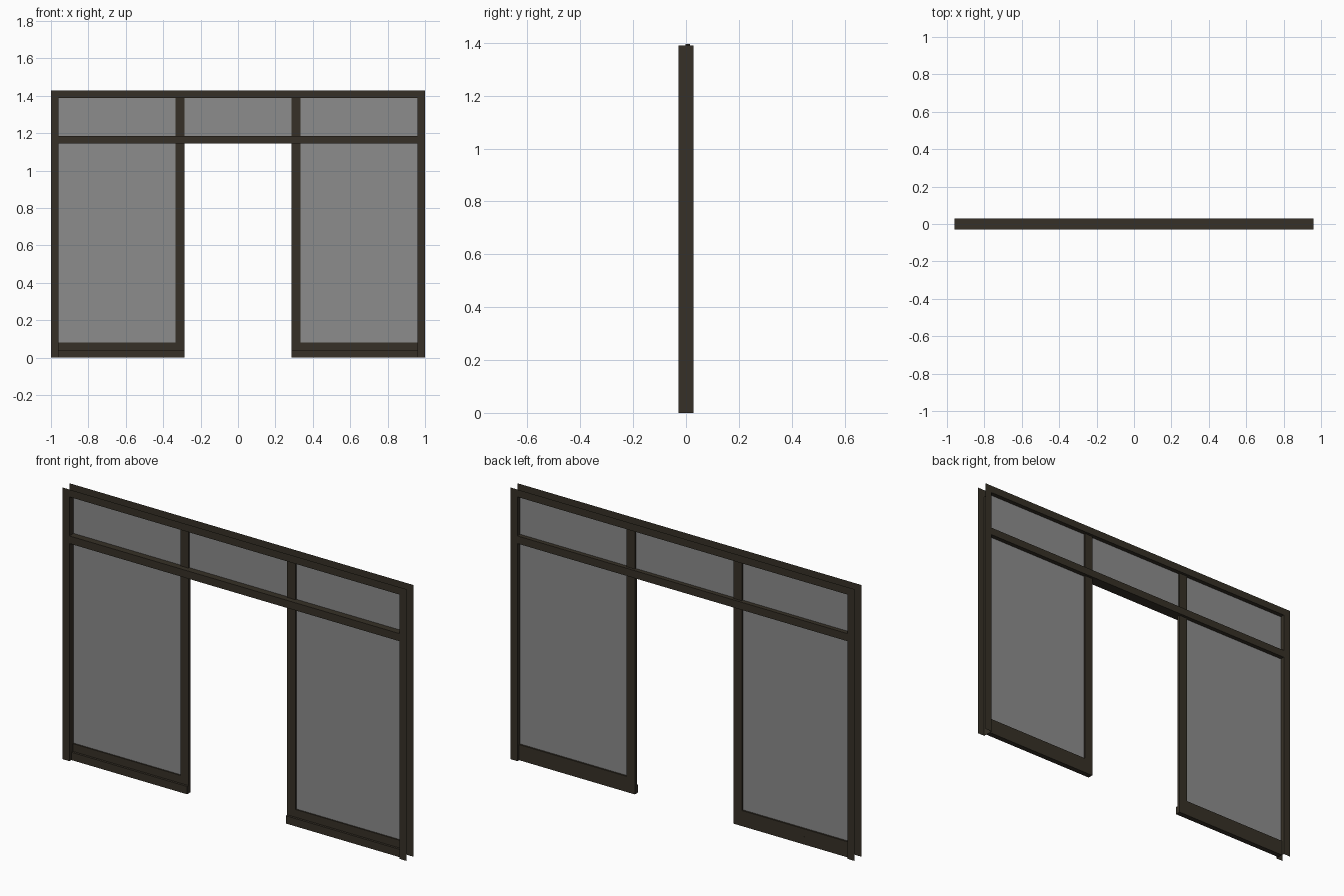
import bpy, bmesh

if "Cube" in bpy.data.objects:
    bpy.data.objects.remove(bpy.data.objects["Cube"])

OUT_X, IN_X = 1.0, 0.96        # outer frame: outer / inner edge
OUT_Z, IN_Z = 1.428, 1.389
DEPTH = 0.029                  # half depth of the outer frame
BAR_Y = (-0.001, 0.015)        # slim inner bars
DOOR_X, POST_X = 0.287, 0.335  # post edges beside the doorway
GLASS_Y = 0.006


def material(name, colour):
    m = bpy.data.materials.new(name)
    m.diffuse_color = colour
    m.use_nodes = True
    m.node_tree.nodes["Principled BSDF"].inputs["Base Color"].default_value = m.diffuse_color
    return m


metal = material("dark_bronze", (0.037, 0.030, 0.020, 1))
glass = material("tinted_glass", (0.265, 0.265, 0.265, 0.6))


def finish(name, bm, mat):
    mesh = bpy.data.meshes.new(name)
    bm.to_mesh(mesh)
    bm.free()
    mesh.materials.append(mat)
    ob = bpy.data.objects.new(name, mesh)
    bpy.context.collection.objects.link(ob)
    return ob


def box(name, xs, ys, zs, mat=metal):
    bm = bmesh.new()
    bmesh.ops.create_cube(bm, size=1)
    for v in bm.verts:
        for i, (lo, hi) in enumerate((xs, ys, zs)):
            v.co[i] = lo if v.co[i] < 0 else hi
    return finish(name, bm, mat)


def pane(name, xs, zs):
    bm = bmesh.new()
    (a, b), (c, d) = xs, zs
    bm.faces.new([bm.verts.new((x, GLASS_Y, z))
                  for x, z in ((a, c), (b, c), (b, d), (a, d))])
    return finish(name, bm, glass)


# Outer frame: channel open towards the wall, run up, across and down
bm = bmesh.new()
rows = []
for side, top in ((-1, 0), (-1, 1), (1, 1), (1, 0)):
    section = ((OUT_X, OUT_Z, -DEPTH), (IN_X, IN_Z, -DEPTH),
               (IN_X, IN_Z, DEPTH), (OUT_X, OUT_Z, DEPTH))
    rows.append([bm.verts.new((side * x, y, top * z)) for x, z, y in section])
for r, s in zip(rows, rows[1:]):
    for i in range(3):
        bm.faces.new((r[i], r[i + 1], s[i + 1], s[i]))
bmesh.ops.recalc_face_normals(bm, faces=bm.faces)
finish("outer_frame", bm, metal)

# Transom above the doorway
box("transom", (-IN_X, IN_X), (-DEPTH, DEPTH), (1.144, 1.184))
pane("middle_top_glass", (-DOOR_X, DOOR_X), (1.184, IN_Z))

# Posts, sills, rails and glass on each side of the doorway
for name, s in (("left", -1), ("right", 1)):
    post = sorted((s * DOOR_X, s * POST_X))
    bay = sorted((s * POST_X, s * IN_X))
    box(name + "_post", post, BAR_Y, (0, 1.396))
    box(name + "_bottom_rail", bay, BAR_Y, (0.04, 0.082))
    box(name + "_sill", sorted((s * DOOR_X, s * IN_X)), (-0.013, BAR_Y[1]), (0, 0.041))
    pane(name + "_glass", bay, (0.082, 1.144))
    pane(name + "_top_glass", bay, (1.184, IN_Z))
